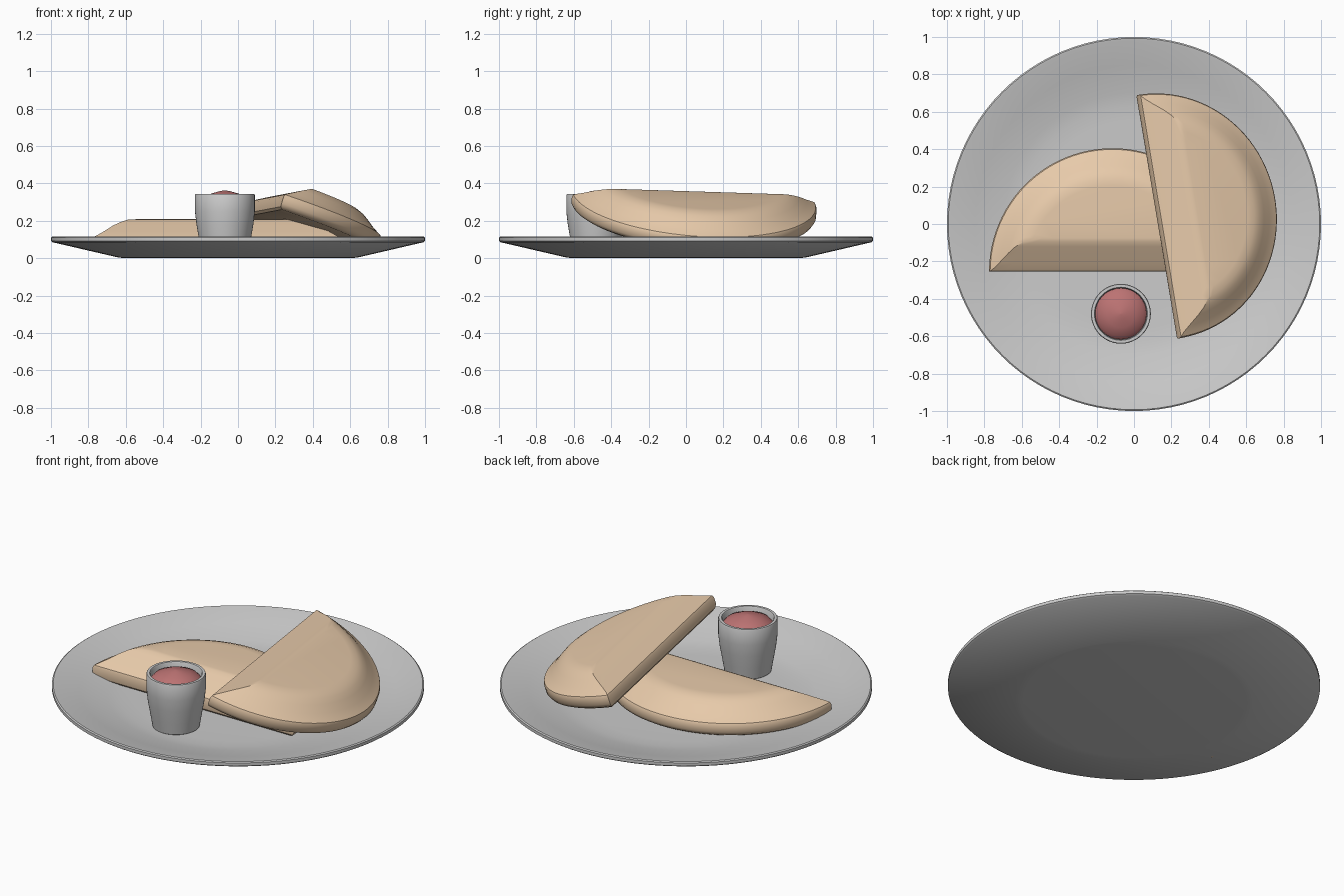
import bpy, bmesh, math
from math import radians as rad

if "Cube" in bpy.data.objects:
    bpy.data.objects.remove(bpy.data.objects["Cube"])


def material(name, rgb):
    m = bpy.data.materials.new(name)
    m.diffuse_color = (*rgb, 1)
    m.use_nodes = True
    m.node_tree.nodes["Principled BSDF"].inputs["Base Color"].default_value = m.diffuse_color
    return m


def stack(name, loops, angle, mat=None):
    """Skin a list of equal-length point loops and cap both ends."""
    bm = bmesh.new()
    rings = [[bm.verts.new(p) for p in loop] for loop in loops]
    n = len(rings[0])
    for a, b in zip(rings, rings[1:]):
        for i in range(n):
            j = (i + 1) % n
            bm.faces.new((a[i], a[j], b[j], b[i]))
    bm.faces.new(rings[0][::-1])
    bm.faces.new(rings[-1])
    bmesh.ops.recalc_face_normals(bm, faces=bm.faces)
    me = bpy.data.meshes.new(name)
    bm.to_mesh(me)
    bm.free()
    ob = bpy.data.objects.new(name, me)
    bpy.context.collection.objects.link(ob)
    if mat:
        me.materials.append(mat)
    bpy.ops.object.select_all(action='DESELECT')
    ob.select_set(True)
    bpy.context.view_layer.objects.active = ob
    bpy.ops.object.shade_smooth_by_angle(angle=rad(angle))
    return ob


def ring(r, z, n):
    return [(r * math.cos(2 * math.pi * i / n), r * math.sin(2 * math.pi * i / n), z)
            for i in range(n)]


def half_disc(r, c, z, n=48, m=16):
    """Part of a disc of radius r lying beyond the chord y = c."""
    a0 = math.asin(c / r)
    arc = [a0 + (math.pi - 2 * a0) * i / n for i in range(n + 1)]
    w = r * math.cos(a0)
    return ([(r * math.cos(a), r * math.sin(a), z) for a in arc] +
            [(-w + 2 * w * i / m, c, z) for i in range(1, m)])


tan = material("toasted_tan", (0.80, 0.59, 0.40))
red = material("sauce_red", (0.50, 0.17, 0.17))

# Plate with sloped rim
plate = [(0.60, 0), (0.64, 0.004), (0.99, 0.085), (1.0, 0.092), (1.0, 0.11), (0.993, 0.115),
         (0.98, 0.113), (0.85, 0.078), (0.70, 0.042), (0.63, 0.033), (0.55, 0.03)]
stack("plate", [ring(r, z, 96) for r, z in plate], 40)

# Folded half-round breads: radius, chord offset, height
bread = [(0.63, 0.015, 0), (0.65, 0.003, 0.012), (0.66, 0, 0.03), (0.66, 0, 0.068),
         (0.654, 0.004, 0.08), (0.635, 0.018, 0.09), (0.605, 0.05, 0.108),
         (0.565, 0.10, 0.138), (0.535, 0.135, 0.157), (0.50, 0.16, 0.171), (0.46, 0.18, 0.174)]
for name, loc, rot in (("flat_bread", (-0.115, -0.255, 0.035), (0, 0, 0)),
                       ("leaning_bread", (0.115, 0.035, 0.245), (-18.5, -1.8, -80.5))):
    ob = stack(name, [half_disc(*lv) for lv in bread], 35, tan)
    ob.location = loc
    ob.rotation_euler = [rad(a) for a in rot]

# Sauce cup, hollow at the top
cup = [(0.12, 0.03), (0.127, 0.035), (0.138, 0.10), (0.152, 0.18), (0.16, 0.25), (0.16, 0.337),
       (0.157, 0.343), (0.142, 0.343), (0.138, 0.337), (0.136, 0.25), (0.13, 0.20)]
stack("sauce_cup", [ring(r, z, 48) for r, z in cup], 40).location = (-0.07, -0.48, 0)

# Domed sauce filling
sauce = [(0.137, 0.26), (0.137, 0.305), (0.12, 0.325), (0.075, 0.345), (0.03, 0.358), (0.002, 0.363)]
stack("sauce", [ring(r, z, 32) for r, z in sauce], 40, red).location = (-0.07, -0.48, 0)
